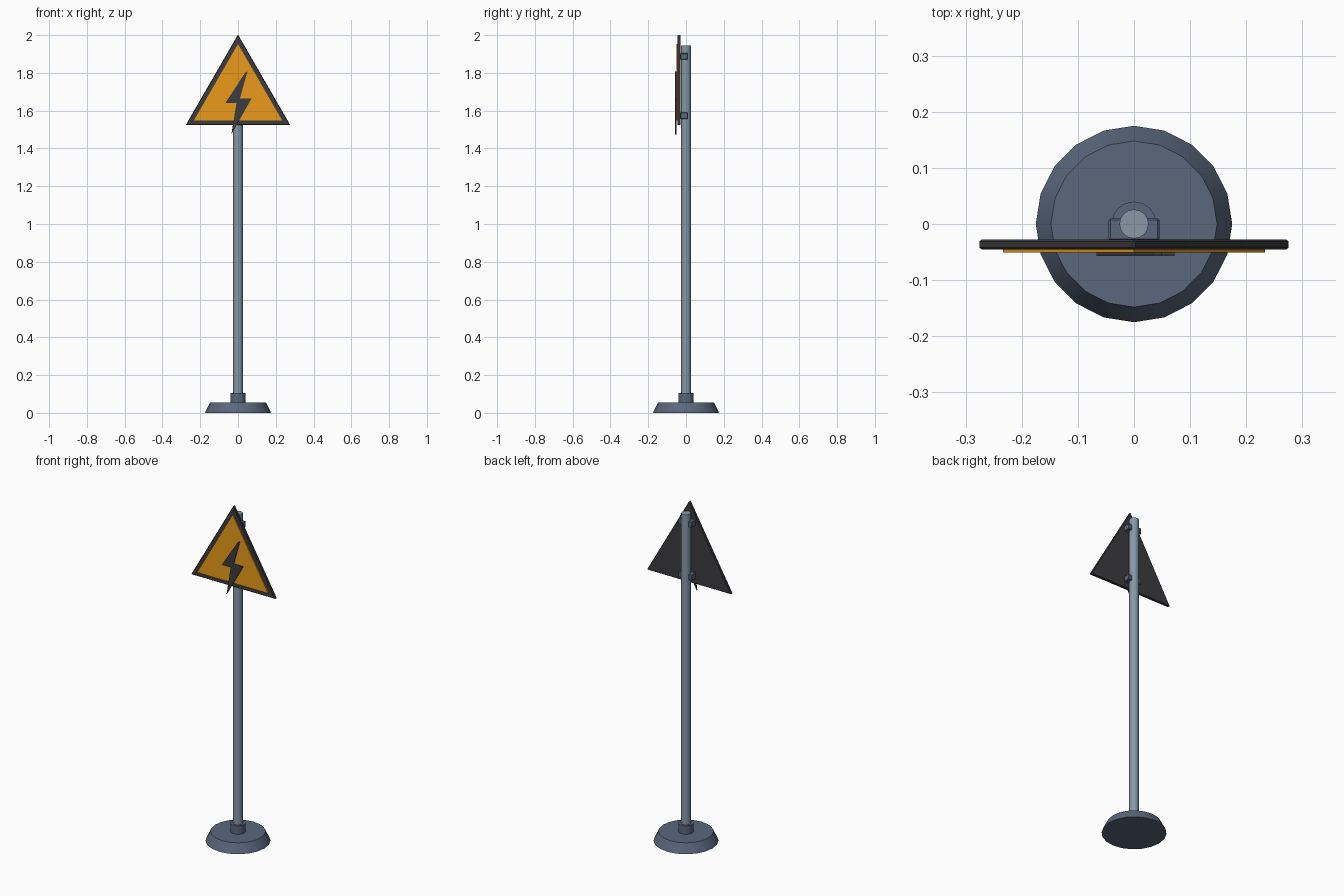
import bpy, bmesh, math
from mathutils import Matrix

if "Cube" in bpy.data.objects:
    bpy.data.objects.remove(bpy.data.objects["Cube"])


def material(name, rgb):
    m = bpy.data.materials.new(name)
    m.diffuse_color = (*rgb, 1)
    m.use_nodes = True
    m.node_tree.nodes["Principled BSDF"].inputs["Base Color"].default_value = m.diffuse_color
    return m


STEEL = material("steel", (0.25, 0.31, 0.38))
BASE = material("painted_base", (0.10, 0.135, 0.20))
DARK = material("dark_plate", (0.045, 0.045, 0.05))
AMBER = material("amber", (0.82, 0.33, 0.01))


def add_object(name, bm, mat, bevel=0, smooth=False):
    bmesh.ops.recalc_face_normals(bm, faces=bm.faces)
    mesh = bpy.data.meshes.new(name)
    bm.to_mesh(mesh)
    bm.free()
    mesh.materials.append(mat)
    ob = bpy.data.objects.new(name, mesh)
    bpy.context.collection.objects.link(ob)
    if bevel:
        mod = ob.modifiers.new("edge_bevel", "BEVEL")
        mod.width, mod.segments = bevel, 1
    if smooth:
        bpy.ops.object.select_all(action="DESELECT")
        ob.select_set(True)
        bpy.context.view_layer.objects.active = ob
        bpy.ops.object.shade_smooth_by_angle(angle=math.radians(30))
    return ob


def cone(name, r1, r2, z0, z1, sides, mat):
    bm = bmesh.new()
    bmesh.ops.create_cone(bm, cap_ends=True, segments=sides, radius1=r1, radius2=r2,
                          depth=z1 - z0, matrix=Matrix.Translation((0, 0, (z0 + z1) / 2)))
    return add_object(name, bm, mat, smooth=True)


def plate(name, outline, y_front, y_back, mat, bevel=0):
    # extrude an x/z outline along y
    bm = bmesh.new()
    face = bm.faces.new([bm.verts.new((x, y_front, z)) for x, z in outline])
    new = bmesh.ops.extrude_face_region(bm, geom=[face])["geom"]
    bmesh.ops.translate(bm, vec=(0, y_back - y_front, 0),
                        verts=[v for v in new if isinstance(v, bmesh.types.BMVert)])
    return add_object(name, bm, mat, bevel)


def triangle(radius, zc):
    return [(radius * math.cos(a), zc + radius * math.sin(a))
            for a in (math.radians(90 + 120 * i) for i in range(3))]


# Stand
cone("base", 0.175, 0.148, 0, 0.055, 20, BASE)
cone("collar", 0.04, 0.04, 0.05, 0.105, 16, BASE)
cone("pole", 0.026, 0.026, 0.001, 1.945, 16, STEEL)

# Clamps holding the sign to the pole
for label, z in (("lower", 1.573), ("upper", 1.887)):
    bm = bmesh.new()
    bmesh.ops.create_cube(bm, size=1, matrix=Matrix.Translation((0, -0.01, z))
                          @ Matrix.Diagonal((0.09, 0.04, 0.034, 1)))
    add_object(label + "_clamp", bm, BASE, bevel=0.003)

# Sign: border plate, coloured face, lightning bolt
plate("sign_border", triangle(0.32, 1.683), -0.045, -0.028, DARK, bevel=0.003)
plate("sign_face", triangle(0.27, 1.683), -0.051, -0.044, AMBER)
bolt = [(0.05, 1.807), (0.037, 1.80), (-0.067, 1.64), (-0.008, 1.64),
        (-0.035, 1.475), (0.072, 1.665), (0.01, 1.665)]
plate("lightning_bolt", bolt, -0.057, -0.05, DARK)
